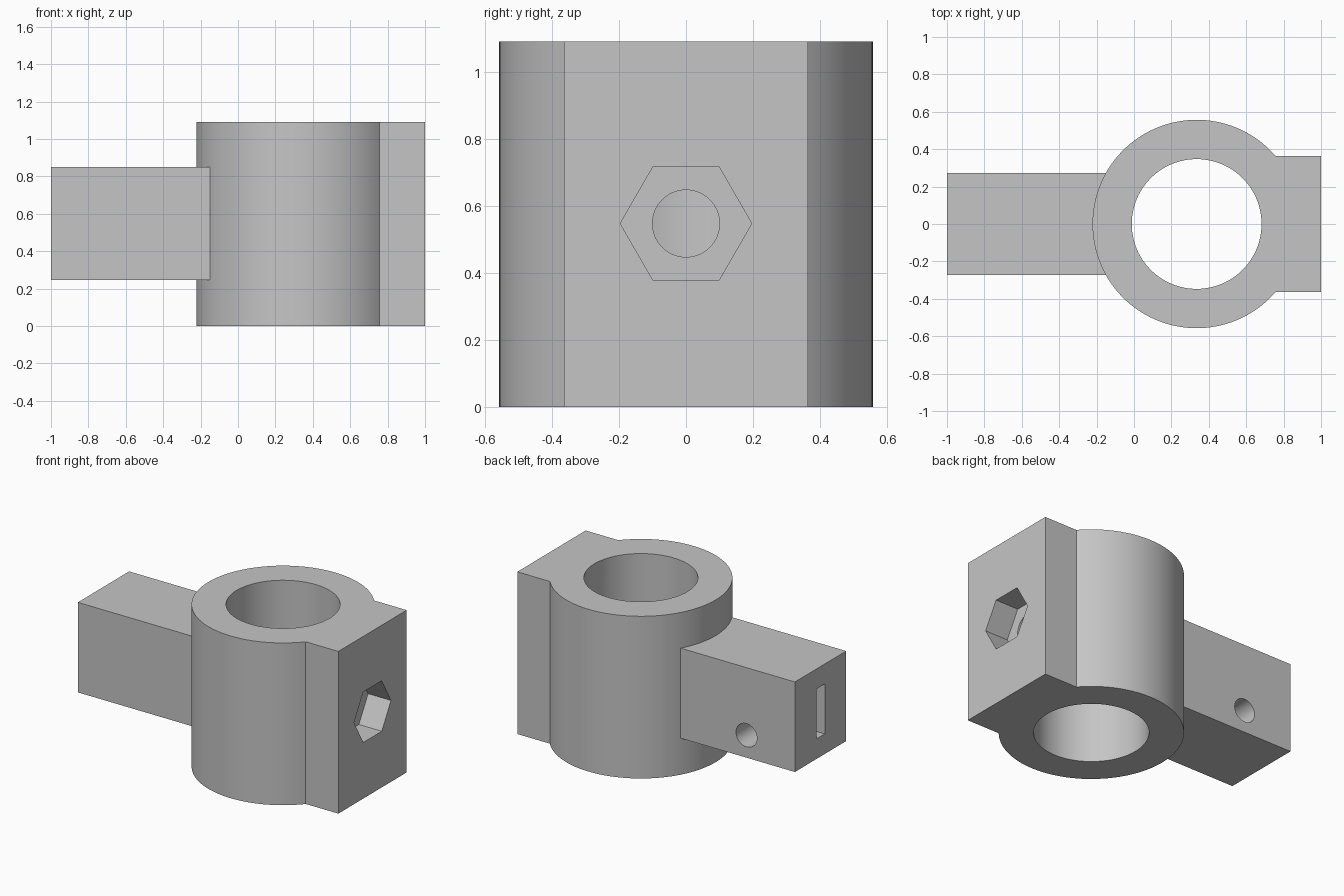
import bpy, bmesh, math

cube = bpy.data.objects.get("Cube")
if cube:
    bpy.data.objects.remove(cube, do_unlink=True)

# Main dimensions
HEIGHT, MID = 1.09, 0.547
AXIS_X, OUTER_R, BORE_R = 0.335, 0.557, 0.347
BLOCK_HALF = 0.363

grey = bpy.data.materials.new("plain_grey")
grey.use_nodes = True
grey.diffuse_color = (0.56, 0.56, 0.56, 1)
grey.node_tree.nodes["Principled BSDF"].inputs["Base Color"].default_value = grey.diffuse_color


def box(name, low, high):
    size = [b - a for a, b in zip(low, high)]
    centre = [(a + b) / 2 for a, b in zip(low, high)]
    bpy.ops.mesh.primitive_cube_add(size=1, location=centre)
    ob = bpy.context.object
    ob.name = name
    ob.scale = size
    bpy.ops.object.transform_apply(location=True, rotation=True, scale=True)
    return ob


def rod(name, radius, length, centre, rotation=(0, 0, 0), sides=64):
    bpy.ops.mesh.primitive_cylinder_add(vertices=sides, radius=radius, depth=length,
                                        location=centre, rotation=rotation)
    ob = bpy.context.object
    ob.name = name
    bpy.ops.object.transform_apply(location=True, rotation=True, scale=True)
    return ob


def combine(target, tool, operation):
    tool.hide_render = True
    mod = target.modifiers.new(tool.name, "BOOLEAN")
    mod.operation, mod.solver, mod.object = operation, "EXACT", tool
    bpy.context.view_layer.objects.active = target
    bpy.ops.object.modifier_apply(modifier=mod.name)
    bpy.data.objects.remove(tool, do_unlink=True)


# Collar: round outline running into a flat clamping block
start = math.asin(BLOCK_HALF / OUTER_R)
steps = 110
outline = [(1, -BLOCK_HALF), (1, BLOCK_HALF)]
for i in range(steps + 1):
    a = start + (2 * math.pi - 2 * start) * i / steps
    outline.append((AXIS_X + OUTER_R * math.cos(a), OUTER_R * math.sin(a)))
bm = bmesh.new()
base = bm.faces.new([bm.verts.new((x, y, 0)) for x, y in outline])
top = bmesh.ops.extrude_face_region(bm, geom=[base])["geom"]
bmesh.ops.translate(bm, vec=(0, 0, HEIGHT),
                    verts=[v for v in top if isinstance(v, bmesh.types.BMVert)])
bmesh.ops.recalc_face_normals(bm, faces=bm.faces)
mesh = bpy.data.meshes.new("collar_with_arm")
bm.to_mesh(mesh)
bm.free()
body = bpy.data.objects.new("collar_with_arm", mesh)
bpy.context.collection.objects.link(body)

# Arm, then the main bore
combine(body, box("arm", (-1, -0.272, 0.245), (AXIS_X, 0.272, 0.85)), "UNION")
combine(body, rod("bore", BORE_R, 3, (AXIS_X, 0, MID), sides=96), "DIFFERENCE")

# Bolt hole with hexagonal nut pocket in the block
along_x = (0, math.pi / 2, 0)
combine(body, rod("bolt_hole", 0.1, 0.7, (0.75, 0, MID), along_x), "DIFFERENCE")
combine(body, rod("nut_pocket", 0.196, 0.34, (1, 0, MID), along_x, 6), "DIFFERENCE")

# Slot in the arm end and the side hole that meets it
combine(body, box("end_slot", (-1.1, -0.045, 0.38), (-0.5, 0.045, 0.715)), "DIFFERENCE")
combine(body, rod("side_hole", 0.078, 0.4, (-0.64, 0.2, 0.396), (math.pi / 2, 0, 0), 48), "DIFFERENCE")

# Finish
body.data.materials.clear()
body.data.materials.append(grey)
for face in body.data.polygons:
    face.material_index = 0
bpy.ops.object.select_all(action="DESELECT")
body.select_set(True)
bpy.context.view_layer.objects.active = body
bpy.ops.object.shade_smooth_by_angle(angle=math.radians(30))
